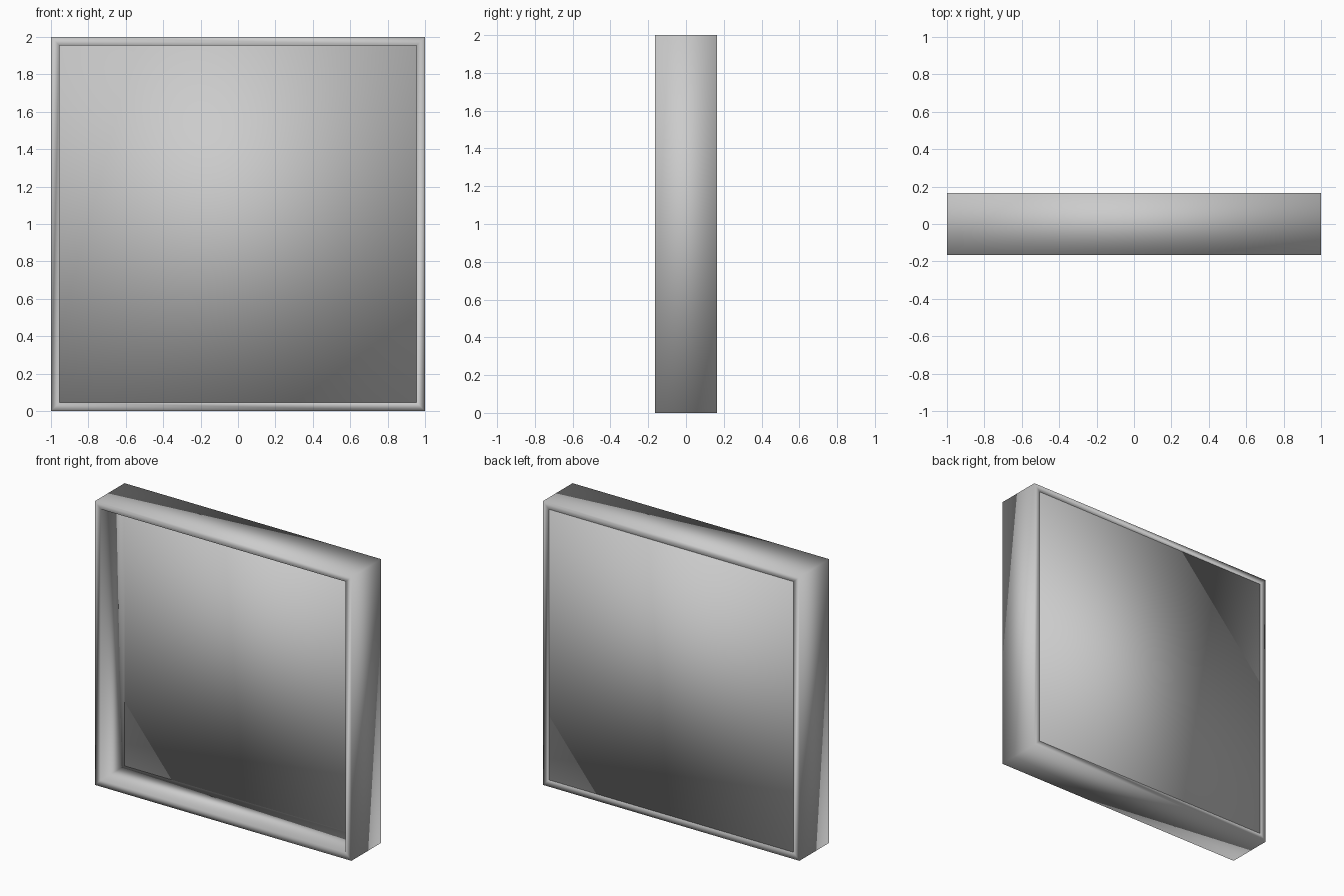
import bpy, bmesh

if "Cube" in bpy.data.objects:
    bpy.data.objects.remove(bpy.data.objects["Cube"])

HALF = 1.0      # half of outer size
RIM = 0.045     # frame width
DEPTH = 0.165   # half depth


def smooth_object(name, bm):
    bmesh.ops.recalc_face_normals(bm, faces=bm.faces)
    for f in bm.faces:
        f.smooth = True
    me = bpy.data.meshes.new(name)
    bm.to_mesh(me)
    bm.free()
    ob = bpy.data.objects.new(name, me)
    bpy.context.collection.objects.link(ob)
    return ob


# square frame: four concentric loops bridged into a closed ring
bm = bmesh.new()
loops = []
for h, y in ((HALF, -DEPTH), (HALF, DEPTH), (HALF - RIM, DEPTH), (HALF - RIM, -DEPTH)):
    loops.append([bm.verts.new((sx * h, y, 1 + sz * h))
                  for sx, sz in ((-1, -1), (1, -1), (1, 1), (-1, 1))])
for i in range(4):
    a, b = loops[i], loops[(i + 1) % 4]
    for j in range(4):
        k = (j + 1) % 4
        bm.faces.new((a[j], a[k], b[k], b[j]))
smooth_object("frame", bm)

# back panel: almost flush behind, deep recess in front
bm = bmesh.new()
bmesh.ops.create_cube(bm, size=1)
front, back = 0.10, DEPTH - 0.005
for v in bm.verts:
    v.co.x *= 2 * (HALF - RIM)
    v.co.z = 1 + v.co.z * 2 * (HALF - RIM)
    v.co.y = front if v.co.y < 0 else back
smooth_object("back_panel", bm)
